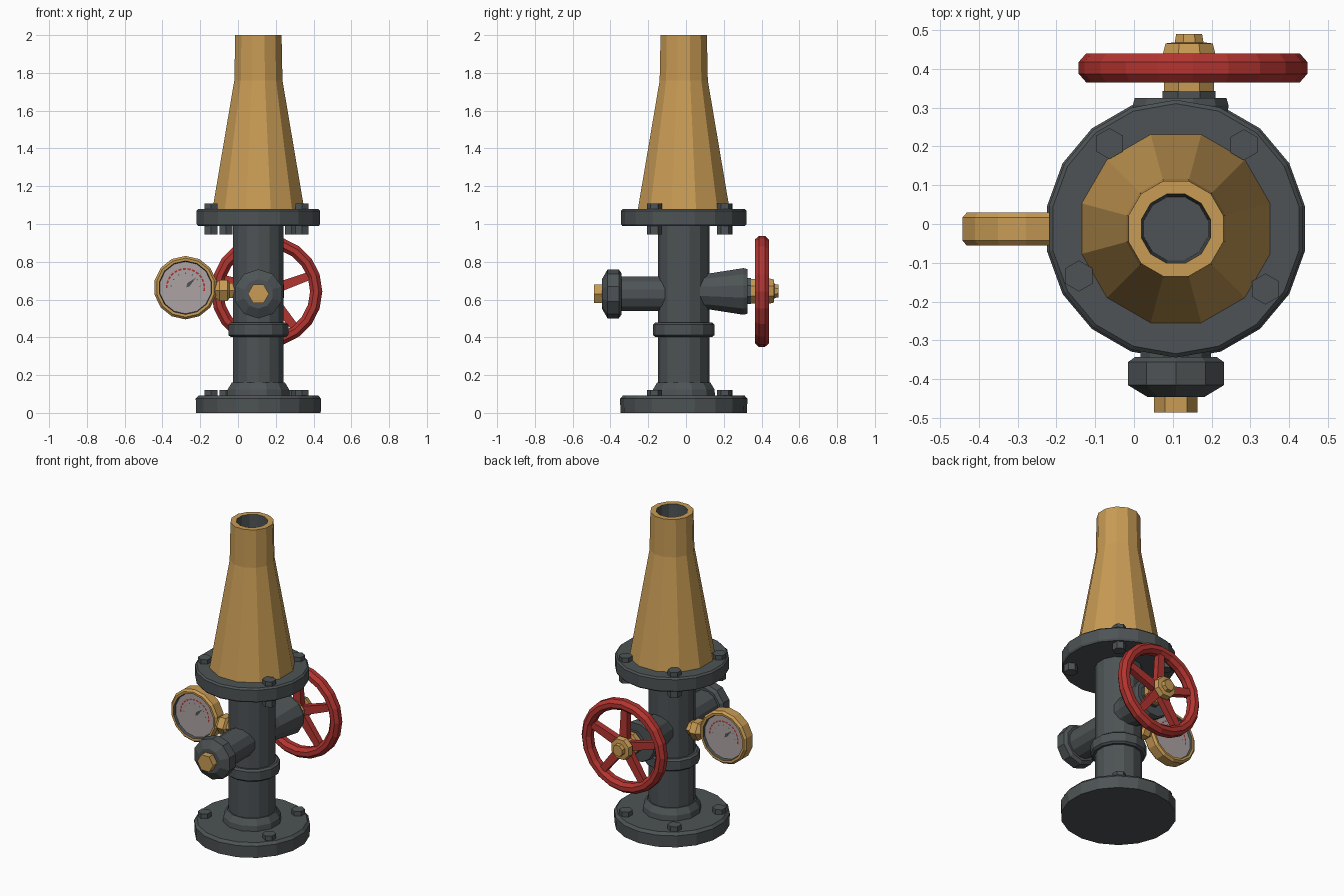
import bpy, bmesh, math
from mathutils import Vector

cube = bpy.data.objects.get("Cube")
if cube:
    bpy.data.objects.remove(cube, do_unlink=True)


def material(name, rgb):
    m = bpy.data.materials.new(name)
    m.use_nodes = True
    color = (*rgb, 1.0)
    m.diffuse_color = color
    bsdf = next(n for n in m.node_tree.nodes if n.type == 'BSDF_PRINCIPLED')
    bsdf.inputs["Base Color"].default_value = color
    return m


IRON = material("dark_iron", (0.075, 0.086, 0.09))
BRASS = material("brass", (0.58, 0.33, 0.09))
RED = material("red_paint", (0.45, 0.035, 0.03))
DIAL = material("dial_grey", (0.42, 0.37, 0.37))

CX, CY = 0.108, -0.012      # main pipe axis
BRANCH_Z = 0.637


def finish(bm, name, mats, fix_normals=True):
    if fix_normals:
        bmesh.ops.recalc_face_normals(bm, faces=bm.faces[:])
    mesh = bpy.data.meshes.new(name)
    bm.to_mesh(mesh)
    bm.free()
    for m in mats:
        mesh.materials.append(m)
    obj = bpy.data.objects.new(name, mesh)
    bpy.context.scene.collection.objects.link(obj)
    return obj


def lathe(name, profile, sides, center, axis='Z', mats=(IRON,), slots=None, turn=0.5):
    """Capped turned solid from (radius, height) pairs; slots colour
    the start cap, each band and the end cap in that order."""
    bm = bmesh.new()
    rings = []
    for r, h in profile:
        ring = []
        for i in range(sides):
            a = 2 * math.pi * (i + turn) / sides
            c, s = r * math.cos(a), r * math.sin(a)
            p = {'Z': (c, s, h), 'Y': (c, h, s), 'X': (h, c, s)}[axis]
            ring.append(bm.verts.new(Vector(p) + Vector(center)))
        rings.append(ring)
    slots = slots or [0] * (len(profile) + 1)
    bm.faces.new(rings[0]).material_index = slots[0]
    for k, (a, b) in enumerate(zip(rings, rings[1:])):
        for i in range(sides):
            j = (i + 1) % sides
            bm.faces.new((a[i], a[j], b[j], b[i])).material_index = slots[k + 1]
    bm.faces.new(rings[-1]).material_index = slots[-1]
    return finish(bm, name, mats)


# Main column
axis = (CX, CY, 0)
lathe("base_flange", [(0.335, 0), (0.337, 0.075), (0.322, 0.092)], 18, axis)
lathe("base_collar", [(0.172, 0.09), (0.168, 0.125), (0.145, 0.162)], 12, axis)
lathe("main_pipe", [(0.137, 0.08), (0.137, 1.0)], 14, axis)
lathe("pipe_ring", [(0.15, 0.402), (0.163, 0.412), (0.163, 0.468), (0.15, 0.478)], 14, axis)
lathe("top_flange", [(0.325, 0.99), (0.332, 1.0), (0.332, 1.07), (0.322, 1.08)], 18, axis)

# Hollow nozzle with a dark bore
lathe("nozzle", [(0.252, 1.075), (0.132, 1.76), (0.127, 2.0), (0.092, 2.0), (0.085, 1.8)],
      12, axis, mats=(BRASS, IRON), slots=[0, 0, 0, 0, 1, 1])

# Flange bolts
for n, deg in enumerate((51, 128, 206, 326)):
    a = math.radians(deg)
    spot = (CX + 0.278 * math.cos(a), CY + 0.278 * math.sin(a), 0)
    lathe(f"top_bolt_{n}", [(0.04, 0.945), (0.04, 1.108)], 6, spot)
    lathe(f"base_bolt_{n}", [(0.04, 0.06), (0.04, 0.122)], 6, spot)

# Front branch with plug
front = (CX, 0, 0.63)
lathe("front_branch", [(0.094, 0), (0.094, -0.36)], 12, front, 'Y')
lathe("front_cap", [(0.11, -0.342), (0.13, -0.356), (0.13, -0.415), (0.078, -0.445)],
      10, front, 'Y')
lathe("front_plug", [(0.056, -0.42), (0.056, -0.486)], 6, front, 'Y', (BRASS,), turn=0)

# Back branch with valve stem
back = (CX + 0.012, 0, BRANCH_Z + 0.006)
lathe("back_branch", [(0.095, 0), (0.098, 0.12), (0.128, 0.305), (0.122, 0.325)], 12, back, 'Y')
hub = (0.142, 0, BRANCH_Z + 0.008)
lathe("stem_collar", [(0.074, 0.31), (0.074, 0.343)], 8, hub, 'Y')
lathe("valve_stem", [(0.07, 0.34), (0.07, 0.375), (0.05, 0.38), (0.05, 0.43), (0.074, 0.435),
                     (0.066, 0.465), (0.04, 0.468), (0.036, 0.49)], 8, hub, 'Y', (BRASS,))

# Handwheel rim, swept from a rounded section
WHEEL = Vector((0.152, 0.402, 0.643))
bm = bmesh.new()
SEG, SEC = 20, 8
grid = []
for i in range(SEG):
    a = 2 * math.pi * i / SEG
    ring = []
    for k in range(SEC):
        t = 2 * math.pi * (k + 0.5) / SEC
        r = 0.262 + 0.035 * math.cos(t)
        ring.append(bm.verts.new(WHEEL + Vector((r * math.cos(a), 0.04 * math.sin(t),
                                                 r * math.sin(a)))))
    grid.append(ring)
for i in range(SEG):
    for k in range(SEC):
        a, b, m = grid[i], grid[(i + 1) % SEG], (k + 1) % SEC
        bm.faces.new((a[k], b[k], b[m], a[m]))
finish(bm, "handwheel_rim", (RED,))

# Handwheel spokes, tapered toward the rim
bm = bmesh.new()
for n in range(5):
    a = math.radians(20 + 72 * n)
    out = Vector((math.cos(a), 0, math.sin(a)))
    side = Vector((-math.sin(a), 0, math.cos(a)))
    ends = []
    for r, w in ((0.02, 0.028), (0.25, 0.021)):
        ends.append([bm.verts.new(WHEEL + out * r + side * w * u + Vector((0, 0.02 * v, 0)))
                     for u, v in ((-1, -1), (1, -1), (1, 1), (-1, 1))])
    for end in ends:
        bm.faces.new(end)
    for k in range(4):
        m = (k + 1) % 4
        bm.faces.new((ends[0][k], ends[0][m], ends[1][m], ends[1][k]))
finish(bm, "handwheel_spokes", (RED,))

# Two-sided pressure gauge and its fitting
gauge = Vector((-0.278, -0.013, 0.663))
half = [(0.138, 0.025), (0.142, 0.042), (0.156, 0.043), (0.168, 0.03)]
lathe("gauge_case", [(r, -h) for r, h in half] + half[::-1], 14, gauge, 'Y',
      (BRASS, IRON, DIAL), [2, 1, 0, 0, 0, 0, 0, 1, 2])
lathe("gauge_fitting", [(0.035, -0.13), (0.064, -0.098), (0.064, -0.055), (0.045, -0.045),
                        (0.045, 0.0)], 6, (0, -0.013, 0.648), 'X', (BRASS,), turn=0)

# Dial marks and needle as thin plates on both dials
bm = bmesh.new()


def plate(points, face_dir, slot):
    verts = [bm.verts.new(gauge + Vector((-face_dir * u, face_dir * 0.028, v)))
             for u, v in points]
    face = bm.faces.new(verts)
    face.material_index = slot
    face.normal_update()
    if face.normal.y * face_dir < 0:
        face.normal_flip()


def arc_mark(r0, r1, a0, a1, face_dir, slot):
    plate([(r * math.cos(a), r * math.sin(a))
           for r, a in ((r0, a0), (r1, a0), (r1, a1), (r0, a1))], face_dir, slot)


for d in (-1, 1):
    for n in range(14):
        start = math.radians(-10 + n * 14)
        arc_mark(0.095, 0.104, start, start + 0.17, d, 0)
        if n % 2:
            arc_mark(0.072, 0.08, start, start + 0.06, d, 1)
    plate([(0.004, 0.0), (0.022, 0.008), (0.056, 0.054), (0.01, 0.024)], d, 1)
finish(bm, "dial_marks", (RED, IRON), fix_normals=False)
